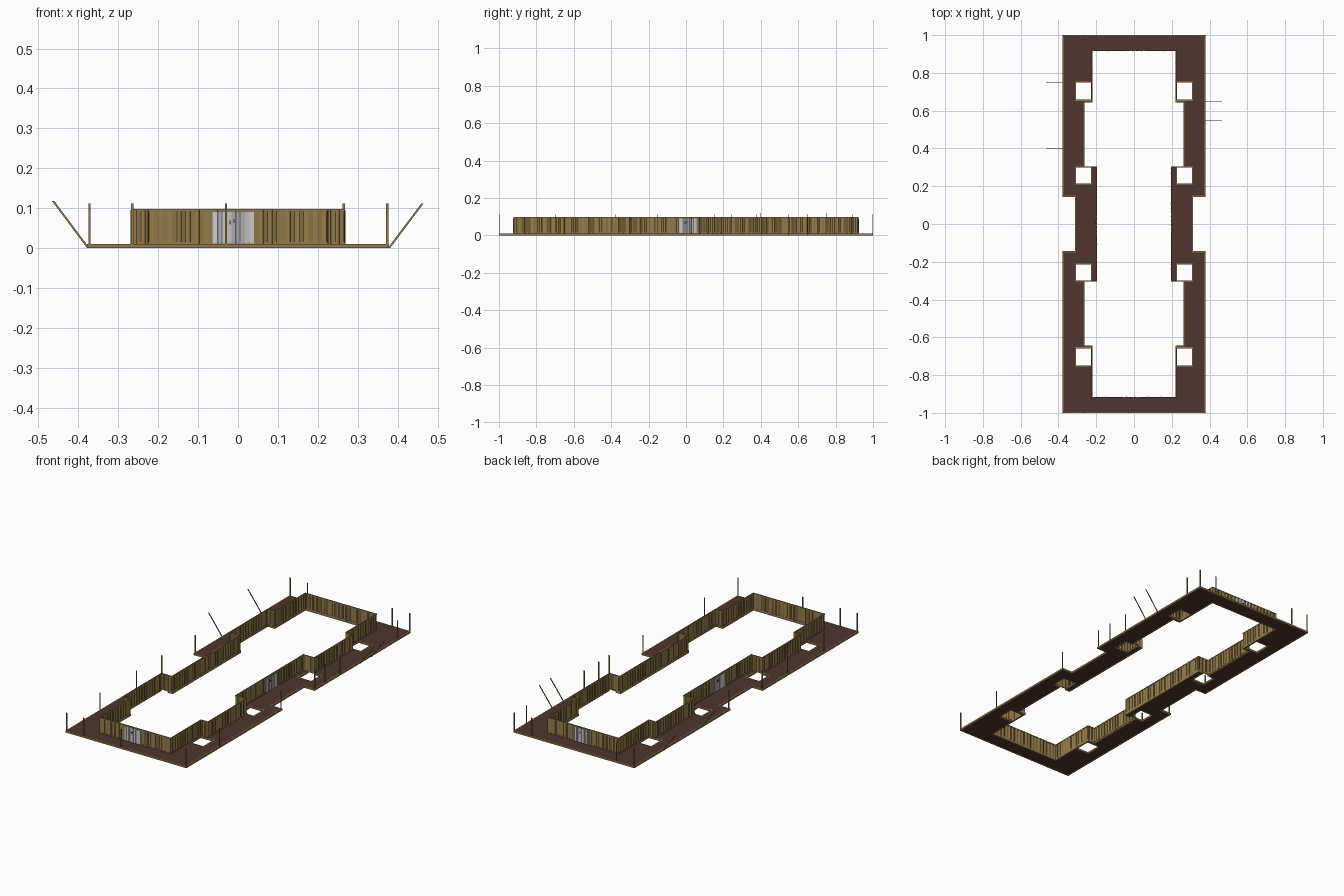
import bpy, bmesh, math, random
from mathutils import Vector, Matrix

if "Cube" in bpy.data.objects:
    bpy.data.objects.remove(bpy.data.objects["Cube"])

random.seed(4)


def material(name, r, g, b):
    m = bpy.data.materials.new(name)
    m.diffuse_color = (r, g, b, 1)
    m.use_nodes = True
    m.node_tree.nodes["Principled BSDF"].inputs["Base Color"].default_value = m.diffuse_color
    return m


brown = material("dark brown boards", 0.080, 0.036, 0.028)
gold = material("ochre wood", 0.30, 0.20, 0.070)
light_grey = material("light grey metal", 0.58, 0.58, 0.60)
mid_grey = material("mid grey metal", 0.40, 0.40, 0.42)
black = material("black iron", 0.03, 0.03, 0.03)


def finish(bm, name, mats):
    bmesh.ops.recalc_face_normals(bm, faces=bm.faces)
    mesh = bpy.data.meshes.new(name)
    bm.to_mesh(mesh)
    bm.free()
    for m in mats:
        mesh.materials.append(m)
    ob = bpy.data.objects.new(name, mesh)
    bpy.context.collection.objects.link(ob)
    return ob


def box(bm, centre, size, yaw=0, mat=0):
    mtx = Matrix.Translation(centre) @ Matrix.Rotation(yaw, 4, 'Z') @ Matrix.Diagonal((*size, 1))
    verts = bmesh.ops.create_cube(bm, size=1, matrix=mtx)["verts"]
    for f in {f for v in verts for f in v.link_faces}:
        f.material_index = mat
    return verts


# Deck: a grid of cells, kept where there is floor, then thickened
def is_floor(x, y):
    x, y = abs(x), abs(y)
    if x > 0.31 and y < 0.147:
        return False                                   # side notch
    if 0.225 < x < 0.31 and (0.655 < y < 0.752 or 0.212 < y < 0.302):
        return False                                   # square hole
    inner = 0.198 if y < 0.302 else 0.267 if y < 0.645 else 0.222
    return x > inner or y > 0.918


def mirrored(vals):
    return [-v for v in reversed(vals)] + vals


xs = mirrored([0.198, 0.222, 0.225, 0.267, 0.31, 0.375])
ys = mirrored([0.147, 0.212, 0.302, 0.645, 0.655, 0.752, 0.918, 0.997])
bm, rim = bmesh.new(), bmesh.new()
for x0, x1 in zip(xs, xs[1:]):
    for y0, y1 in zip(ys, ys[1:]):
        if is_floor((x0 + x1) / 2, (y0 + y1) / 2):
            bm.faces.new([bm.verts.new((x, y, 0.003)) for x, y in
                          ((x0, y0), (x1, y0), (x1, y1), (x0, y1))])
bmesh.ops.remove_doubles(bm, verts=bm.verts, dist=1e-5)
# wooden rim beams along every open edge of the deck
for e in bm.edges:
    if e.is_boundary:
        a, b = (v.co for v in e.verts)
        d = b - a
        mid = (a + b) / 2
        box(rim, (mid.x, mid.y, 0.005), (d.length + 0.006, 0.006, 0.010), math.atan2(d.y, d.x))
top = bmesh.ops.extrude_face_region(bm, geom=bm.faces[:])["geom"]
bmesh.ops.translate(bm, vec=(0, 0, 0.0065),
                    verts=[v for v in top if isinstance(v, bmesh.types.BMVert)])
finish(bm, "deck", [brown])
finish(rim, "deck_rim", [gold])

# Palisade wall: slightly twisted planks along half the outline, repeated by half a turn
half = [(-0.222, -0.918), (0.222, -0.918), (0.222, -0.647), (0.265, -0.647),
        (0.265, -0.302), (0.198, -0.302), (0.198, 0.302), (0.265, 0.302),
        (0.265, 0.647), (0.222, 0.647), (0.222, 0.918)]
planks, rails, doors = bmesh.new(), bmesh.new(), bmesh.new()
for turn in (0, math.pi):
    rot = Matrix.Rotation(turn, 4, 'Z')
    for a, b in zip(half, half[1:]):
        a, b = Vector((*a, 0)), Vector((*b, 0))
        d = b - a
        out = Vector((d.y, -d.x, 0)).normalized()
        yaw = math.atan2(d.y, d.x) + turn
        n = max(2, round(d.length / 0.0115))
        for i in range(n):
            p = a + d * ((i + 0.5) / n)
            twist = yaw + (1 if i % 2 else -1) * random.uniform(0.15, 0.5)
            up = Vector((0, 0, 0.051))
            size = (d.length / n * 1.08, 0.003, 0.088)
            box(planks, rot @ p + up, size, twist)
            front_door = p.y < -0.91 and -0.065 < p.x < 0.045
            side_door = abs(p.x - 0.198) < 0.001 and -0.042 < p.y < 0.06
            if front_door or side_door:                # metal strips on the outer side only
                box(doors, rot @ (p + out * 0.003) + up, (size[0], 0.003, 0.078), twist,
                    random.choice((0, 0, 1)))
        # top and bottom rails
        for z in (0.0945, 0.0125):
            mid = rot @ ((a + b) / 2) + Vector((0, 0, z))
            box(rails, mid, (d.length + 0.005, 0.006, 0.006), yaw)
    # small door latches
    for s, z in ((0, 0.064), (0.010, 0.068)):
        box(doors, rot @ Vector((-0.020 + s, -0.923, z)), (0.003, 0.005, 0.010), turn, 2)
        box(doors, rot @ Vector((0.203, -0.010 + s, z)), (0.005, 0.003, 0.010), turn, 2)
finish(planks, "palisade_planks", [gold])
finish(rails, "palisade_rails", [gold])
finish(doors, "metal_doors", [light_grey, mid_grey, black])

# Thin posts round the deck edge, some leaning outwards
posts = bmesh.new()


def post(x, y, lean=0, height=0.112):
    verts = box(posts, (x, y, height / 2), (0.006, 0.003, height))
    for v in verts:
        if v.co.z > height / 2:
            v.co.x += lean


for y in (-0.998, -0.70, -0.375, -0.15, 0.15, 0.998):
    post(-0.372, y)
for y in (-0.998, -0.70, -0.15, 0.15, 0.245, 0.375, 0.89, 0.998):
    post(0.374, y)
for x, y in ((-0.265, -0.998), (-0.03, -0.998), (0.265, 0.998), (-0.265, 0.998)):
    post(x, y)
post(-0.375, 0.40, -0.088, 0.118)
post(-0.375, 0.75, -0.088, 0.118)
post(0.378, 0.55, 0.084)
post(0.378, 0.65, 0.084)
finish(posts, "edge_posts", [gold])
